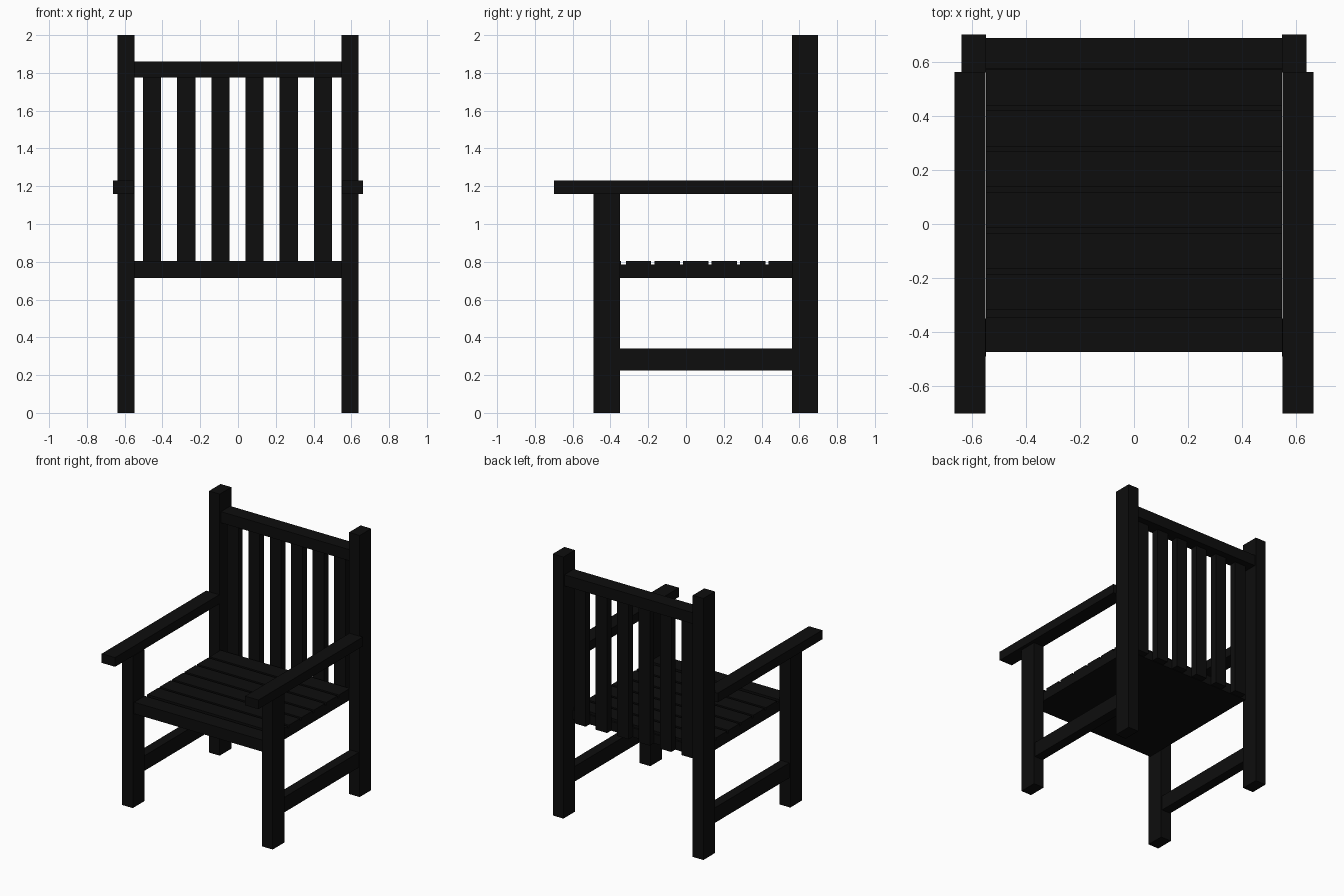
import bpy

if "Cube" in bpy.data.objects:
    bpy.data.objects.remove(bpy.data.objects["Cube"])

black = bpy.data.materials.new("black_paint")
black.diffuse_color = (0.004, 0.004, 0.004, 1)
black.use_nodes = True
black.node_tree.nodes["Principled BSDF"].inputs["Base Color"].default_value = black.diffuse_color


def box(name, x, y, z):
    """Box from (min, max) ranges on each axis."""
    bpy.ops.mesh.primitive_cube_add(size=1)
    ob = bpy.context.object
    ob.name = name
    ob.location = [(r[0] + r[1]) / 2 for r in (x, y, z)]
    ob.scale = [r[1] - r[0] for r in (x, y, z)]
    bpy.ops.object.transform_apply(location=True, rotation=True, scale=True)
    ob.data.materials.append(black)
    return ob


def pair(name, x, y, z):
    """Matching boxes on the right and left sides."""
    box(name + "_right", x, y, z)
    box(name + "_left", (-x[1], -x[0]), y, z)


# Legs, arms and lower side stretchers
pair("back_post", (0.547, 0.637), (0.56, 0.70), (0, 2))
pair("front_leg", (0.547, 0.637), (-0.49, -0.35), (0, 1.16))
pair("armrest", (0.55, 0.663), (-0.70, 0.563), (1.16, 1.23))
pair("side_stretcher", (0.555, 0.63), (-0.35, 0.56), (0.225, 0.34))

# Seat: solid base with boards separated by shallow grooves
box("seat_base", (-0.547, 0.547), (-0.473, 0.585), (0.715, 0.785))
box("seat_front_board", (-0.547, 0.547), (-0.473, -0.345), (0.785, 0.803))
for i in range(6):
    y = -0.317 + i * 0.151
    end = min(y + 0.133, 0.585)
    box(f"seat_board_{i + 1}", (-0.547, 0.547), (y, end), (0.785, 0.803))

# Back: top rail and upright slats
box("back_top_rail", (-0.547, 0.547), (0.575, 0.688), (1.775, 1.86))
for i in range(6):
    x = -0.455 + i * 0.181
    box(f"back_slat_{i + 1}", (x - 0.048, x + 0.048), (0.585, 0.638), (0.718, 1.78))
